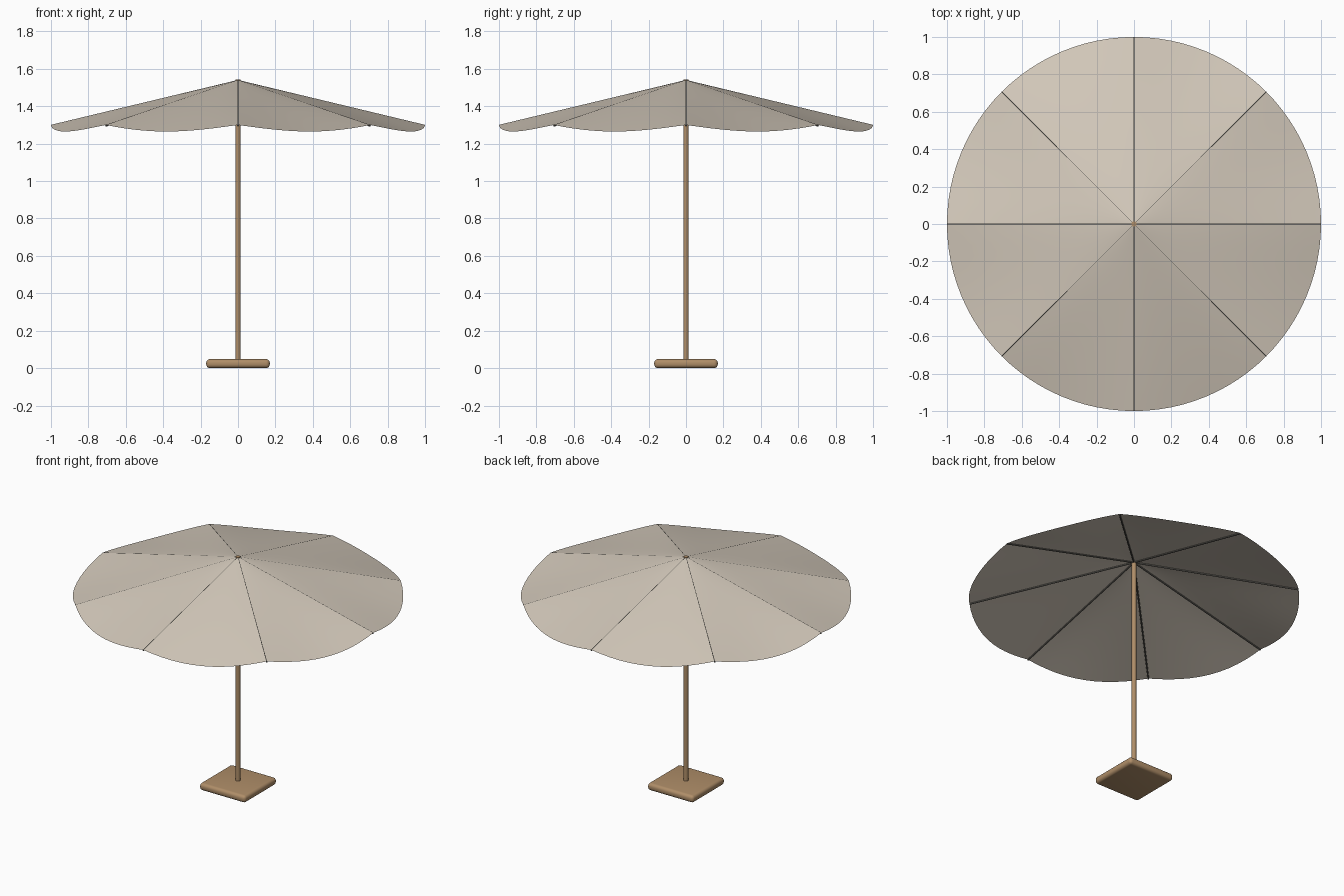
import bpy, bmesh, math
from mathutils import Vector

if "Cube" in bpy.data.objects:
    bpy.data.objects.remove(bpy.data.objects["Cube"])


def material(name, rgb):
    m = bpy.data.materials.new(name)
    m.diffuse_color = (*rgb, 1)
    m.use_nodes = True
    m.node_tree.nodes["Principled BSDF"].inputs["Base Color"].default_value = m.diffuse_color
    return m


fabric = material("cream fabric", (0.66, 0.59, 0.50))
wood = material("brown wood", (0.43, 0.27, 0.14))
dark = material("dark grey rib", (0.13, 0.125, 0.11))

APEX, RIM, SAG, PANELS = 1.54, 1.30, 0.035, 8


def canopy_point(r, a):
    # straight along each rib, sagging between ribs towards the rim
    z = APEX - (APEX - RIM) * r - SAG * r * r * abs(math.sin(a * PANELS / 2))
    return Vector((r * math.cos(a), r * math.sin(a), z))


def add_object(name, bm, mat):
    me = bpy.data.meshes.new(name)
    bm.to_mesh(me)
    bm.free()
    me.materials.append(mat)
    ob = bpy.data.objects.new(name, me)
    bpy.context.collection.objects.link(ob)
    return ob


def rod(name, a, b, radius, mat, sides):
    a, b = Vector(a), Vector(b)
    bpy.ops.mesh.primitive_cylinder_add(vertices=sides, radius=radius, depth=(b - a).length,
                                        location=(a + b) / 2)
    ob = bpy.context.object
    ob.name = name
    ob.rotation_euler = (b - a).to_track_quat('Z', 'Y').to_euler()
    ob.data.materials.append(mat)
    bpy.ops.object.shade_smooth_by_angle(angle=math.radians(40))
    return ob


# canopy: eight sagging panels with sharp seams at the ribs
SEG, RINGS = 12, 12
N = PANELS * SEG
bm = bmesh.new()
apex = bm.verts.new((0, 0, APEX))
rings = [[bm.verts.new(canopy_point(i / RINGS, 2 * math.pi * j / N)) for j in range(N)]
         for i in range(1, RINGS + 1)]
for j in range(N):
    k = (j + 1) % N
    bm.faces.new((apex, rings[0][j], rings[0][k]))
    for i in range(RINGS - 1):
        bm.faces.new((rings[i][j], rings[i + 1][j], rings[i + 1][k], rings[i][k]))
for f in bm.faces:
    f.smooth = True
for j in range(0, N, SEG):
    for i in range(RINGS - 1):
        bm.edges.get((rings[i][j], rings[i + 1][j])).smooth = False
    bm.edges.get((apex, rings[0][j])).smooth = False
add_object("canopy", bm, fabric)

# thin ribs under the seams
for n in range(PANELS):
    a = 2 * math.pi * n / PANELS
    drop = Vector((0, 0, 0.0045))
    rod("rib_%d" % n, canopy_point(0.01, a) - drop, canopy_point(0.999, a) - drop, 0.005, dark, 8)

# pole
rod("pole", (0, 0, 0.03), (0, 0, 1.542), 0.014, wood, 24)

# square rounded base
bm = bmesh.new()
bmesh.ops.create_cube(bm, size=1)
for v in bm.verts:
    v.co = (v.co.x * 0.34, v.co.y * 0.34, (v.co.z + 0.5) * 0.048)
base = add_object("base", bm, wood)
bev = base.modifiers.new("round", 'BEVEL')
bev.width = 0.02
bev.segments = 5
bpy.context.view_layer.objects.active = base
bpy.ops.object.select_all(action='DESELECT')
base.select_set(True)
bpy.ops.object.modifier_apply(modifier="round")
bpy.ops.object.shade_smooth_by_angle(angle=math.radians(40))
